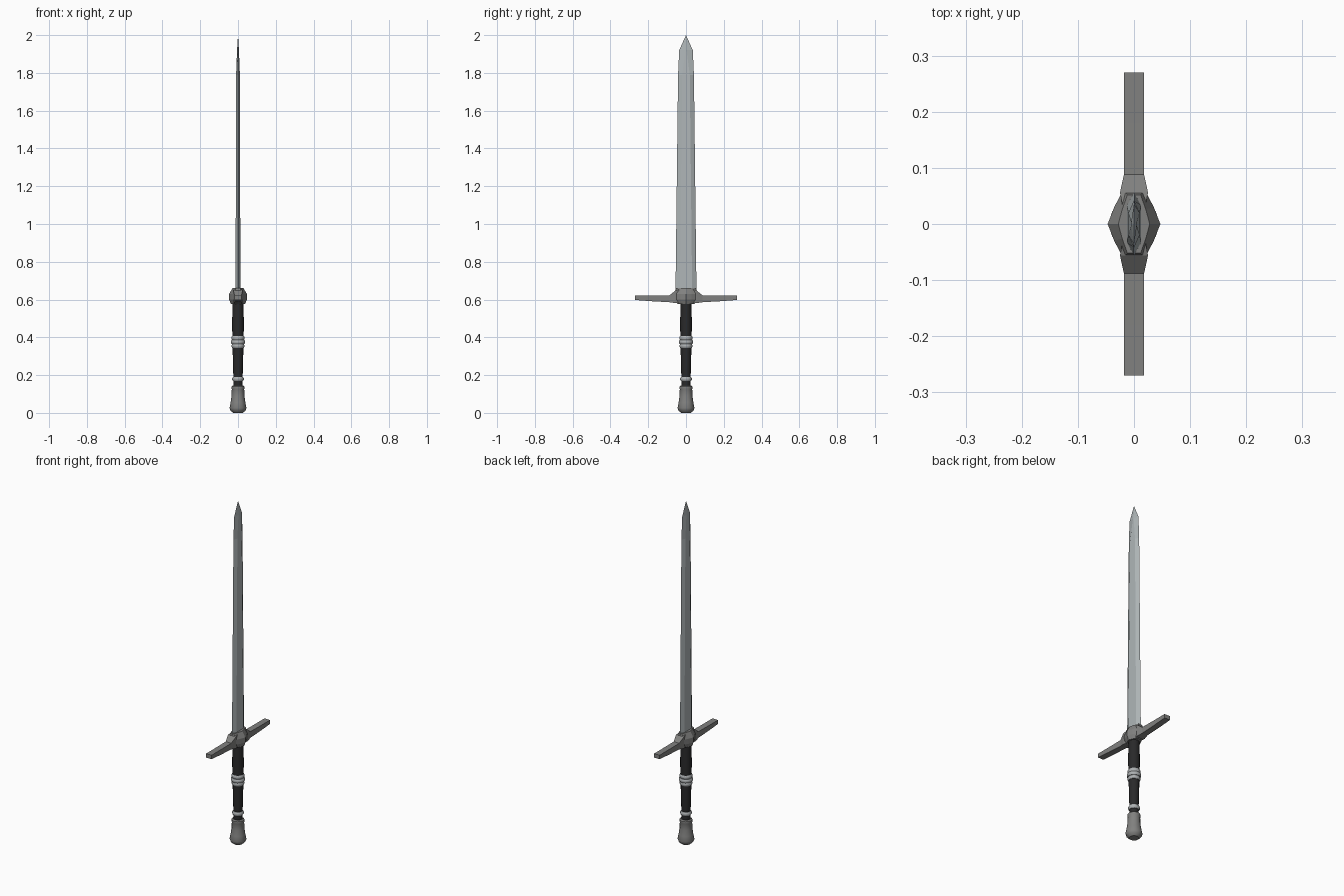
import bpy, bmesh, math

if "Cube" in bpy.data.objects:
    bpy.data.objects.remove(bpy.data.objects["Cube"])


def material(name, rgb):
    m = bpy.data.materials.new(name)
    m.diffuse_color = (*rgb, 1)
    m.use_nodes = True
    m.node_tree.nodes["Principled BSDF"].inputs["Base Color"].default_value = m.diffuse_color
    return m


STEEL = material("blade steel", (0.43, 0.47, 0.48))
IRON = material("dark iron", (0.22, 0.22, 0.215))
SILVER = material("ring silver", (0.42, 0.44, 0.45))
LEATHER = material("black leather", (0.022, 0.022, 0.023))


def loft(name, rings, mat, smooth=False):
    """Skin a list of equal-length closed rings and cap both ends."""
    bm = bmesh.new()
    rows = [[bm.verts.new(p) for p in r] for r in rings]
    n = len(rows[0])
    for a, b in zip(rows, rows[1:]):
        for i in range(n):
            j = (i + 1) % n
            bm.faces.new((a[i], a[j], b[j], b[i]))
    bm.faces.new(rows[0][::-1])
    bm.faces.new(rows[-1])
    bmesh.ops.remove_doubles(bm, verts=bm.verts, dist=0.0002)
    bmesh.ops.recalc_face_normals(bm, faces=bm.faces)
    me = bpy.data.meshes.new(name)
    bm.to_mesh(me)
    bm.free()
    ob = bpy.data.objects.new(name, me)
    bpy.context.collection.objects.link(ob)
    me.materials.append(mat)
    if smooth:
        bpy.ops.object.select_all(action='DESELECT')
        ob.select_set(True)
        bpy.context.view_layer.objects.active = ob
        bpy.ops.object.shade_smooth_by_angle(angle=math.radians(40))
    return ob


def turned(name, profile, mat, sides=12):
    """Round part from (radius, z) pairs."""
    rings = [[(r * math.cos(2 * math.pi * i / sides),
               r * math.sin(2 * math.pi * i / sides), z)
              for i in range(sides)] for r, z in profile]
    return loft(name, rings, mat, True)


# Blade: six-sided section (half width, flat half width, half thickness, z)
blade = []
for w, f, t, z in [(0.056, 0.033, 0.013, 0.60), (0.042, 0.02, 0.010, 1.79),
                   (0.036, 0.003, 0.005, 1.92), (0, 0, 0, 2.0)]:
    blade.append([(0, -w, z), (t, -f, z), (t, f, z),
                  (0, w, z), (-t, f, z), (-t, -f, z)])
loft("blade", blade, STEEL)

# Guard centre: faceted block, pointed outward on both flat sides
block = []
for x, y, z in [(0.038, 0.045, 0.577), (0.047, 0.058, 0.60),
                (0.047, 0.060, 0.63), (0.028, 0.052, 0.662)]:
    half = [(x, 0), (0.75 * x, 0.5 * y), (0.42 * x, y)]
    block.append([(a, b, z) for a, b in half] +
                 [(-a, b, z) for a, b in half[::-1]] +
                 [(-a, -b, z) for a, b in half[1:]] +
                 [(a, -b, z) for a, b in half[:0:-1]])
loft("guard_centre", block, IRON)

# Guard arms: (y, half width, bottom, top), mirrored
for side, label in ((1, "back"), (-1, "front")):
    arm = []
    for y, h, lo, hi in [(0.03, 0.020, 0.58, 0.655), (0.056, 0.025, 0.581, 0.648),
                         (0.088, 0.018, 0.586, 0.622), (0.18, 0.018, 0.591, 0.621),
                         (0.27, 0.018, 0.598, 0.621)]:
        arm.append([(-h, side * y, lo), (h, side * y, lo),
                    (h, side * y, hi), (-h, side * y, hi)])
    loft("guard_arm_" + label, arm, IRON)

# Grip
turned("upper_grip", [(0.030, 0.39), (0.031, 0.48), (0.029, 0.58)], LEATHER)
turned("lower_grip", [(0.024, 0.18), (0.026, 0.23), (0.029, 0.36)], LEATHER)
turned("grip_neck", [(0.025, 0.13), (0.025, 0.18)], LEATHER)

# Rings: three stacked bands in the middle, one thin band below
for k, r in enumerate((0.034, 0.038, 0.035)):
    z = 0.344 + 0.021 * k
    turned(f"middle_ring_{k + 1}", [(r - 0.004, z), (r, z + 0.006),
                                    (r, z + 0.015), (r - 0.004, z + 0.021)], SILVER)
turned("lower_ring", [(0.026, 0.168), (0.031, 0.174), (0.031, 0.184), (0.026, 0.191)], SILVER)

# Pommel: flared cap
turned("pommel", [(0.026, 0.0), (0.040, 0.012), (0.045, 0.026), (0.039, 0.055),
                  (0.034, 0.09), (0.033, 0.125), (0.035, 0.130), (0.034, 0.140),
                  (0.028, 0.145)], IRON)
